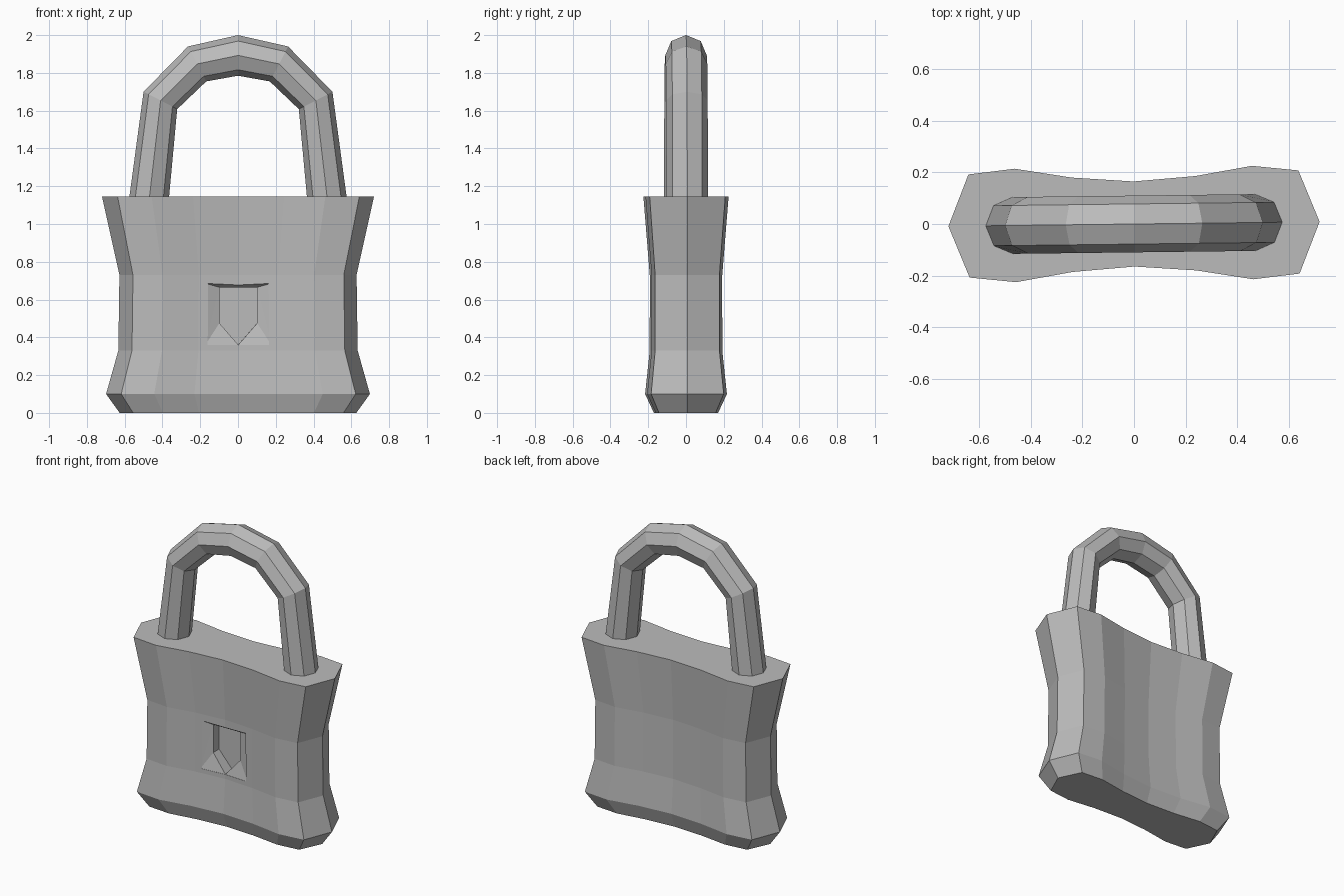
import bpy, bmesh
from math import cos, sin, pi, radians
from mathutils import Matrix, Vector

cube = bpy.data.objects.get("Cube")
if cube:
    bpy.data.objects.remove(cube, do_unlink=True)

TURN = Matrix.Rotation(radians(0.7), 4, 'Z')   # slight twist of the whole lock

steel = bpy.data.materials.new("grey_metal")
steel.use_nodes = True
GREY = (0.5, 0.5, 0.5, 1)
steel.diffuse_color = GREY
steel.node_tree.nodes["Principled BSDF"].inputs["Base Color"].default_value = GREY


def finish(name, bm):
    """Turn a bmesh into a flat shaded object."""
    bmesh.ops.recalc_face_normals(bm, faces=bm.faces)
    bm.transform(TURN)
    mesh = bpy.data.meshes.new(name)
    bm.to_mesh(mesh)
    bm.free()
    mesh.materials.append(steel)
    obj = bpy.data.objects.new(name, mesh)
    bpy.context.collection.objects.link(obj)
    return obj


def loft(name, rings):
    """Skin a list of closed rings and cap both ends."""
    bm = bmesh.new()
    loops = [[bm.verts.new(p) for p in ring] for ring in rings]
    n = len(loops[0])
    for a, b in zip(loops, loops[1:]):
        for i in range(n):
            j = (i + 1) % n
            bm.faces.new((a[i], a[j], b[j], b[i]))
    bm.faces.new(loops[0][::-1])
    bm.faces.new(loops[-1])
    return finish(name, bm)


def hull(name, points):
    bm = bmesh.new()
    for p in points:
        bm.verts.new(p)
    bmesh.ops.convex_hull(bm, input=bm.verts)
    return finish(name, bm)


# Lock body: pinched outline, scaled at each level
quarter = [(0.72, 0), (0.64, 0.2), (0.46, 0.22), (0.24, 0.183), (0, 0.165)]
half = quarter + [(-x, y) for x, y in quarter[-2::-1]]
outline = half + [(x, -y) for x, y in half[-2:0:-1]]
levels = [(0, 0.87, 0.75), (0.1, 0.97, 0.96), (0.33, 0.88, 0.85),
          (0.73, 0.872, 0.85), (1.145, 1, 1)]
body = loft("lock_body", [[(x * sx, y * sy, z) for x, y in outline]
                          for z, sx, sy in levels])

# Keyhole: shallow sloped surround, then a straight pentagonal pit
pentagon = [(-0.1, 0.665), (0.1, 0.665), (0.1, 0.475), (0, 0.36), (-0.1, 0.475)]
rim = [(-0.172, 0.685), (0.172, 0.685), (0.175, 0.36), (-0.175, 0.36)]
surround = hull("keyhole_surround_cutter",
                [(x, -0.152, z) for x, z in rim]
                + [(x, -0.138 if x == 0 else -0.122, z) for x, z in pentagon])
pit = hull("keyhole_pit_cutter",
           [(x, y, z) for x, z in pentagon for y in (-0.3, -0.06)])
for cutter in (surround, pit):
    cutter.hide_render = True
    mod = body.modifiers.new(cutter.name, 'BOOLEAN')
    mod.operation = 'DIFFERENCE'
    mod.solver = 'EXACT'
    mod.object = cutter

# Bake the cuts and remove the cutters
bpy.context.view_layer.update()
graph = bpy.context.evaluated_depsgraph_get()
cut_mesh = bpy.data.meshes.new_from_object(body.evaluated_get(graph))
body.modifiers.clear()
body.data = cut_mesh
cut_mesh.name = "lock_body"
for cutter in (surround, pit):
    bpy.data.objects.remove(cutter, do_unlink=True)

# Shackle: eight-sided bar between an outer and an inner arch
arch = [((0.581, 1.1), (0.369, 1.1)), ((0.5, 1.7), (0.322, 1.608)),
        ((0.265, 1.94), (0.168, 1.755)), ((0, 2.0), (0, 1.785))]
arch += [((-o[0], o[1]), (-i[0], i[1])) for o, i in arch[-2::-1]]
rings = []
for outer, inner in arch:
    o, i = Vector((outer[0], 0, outer[1])), Vector((inner[0], 0, inner[1]))
    mid, arm = (o + i) / 2, (o - i) / 2
    rings.append([mid + arm * cos(k * pi / 4) + Vector((0, 0.11, 0)) * sin(k * pi / 4)
                  for k in range(8)])
loft("shackle", rings)
